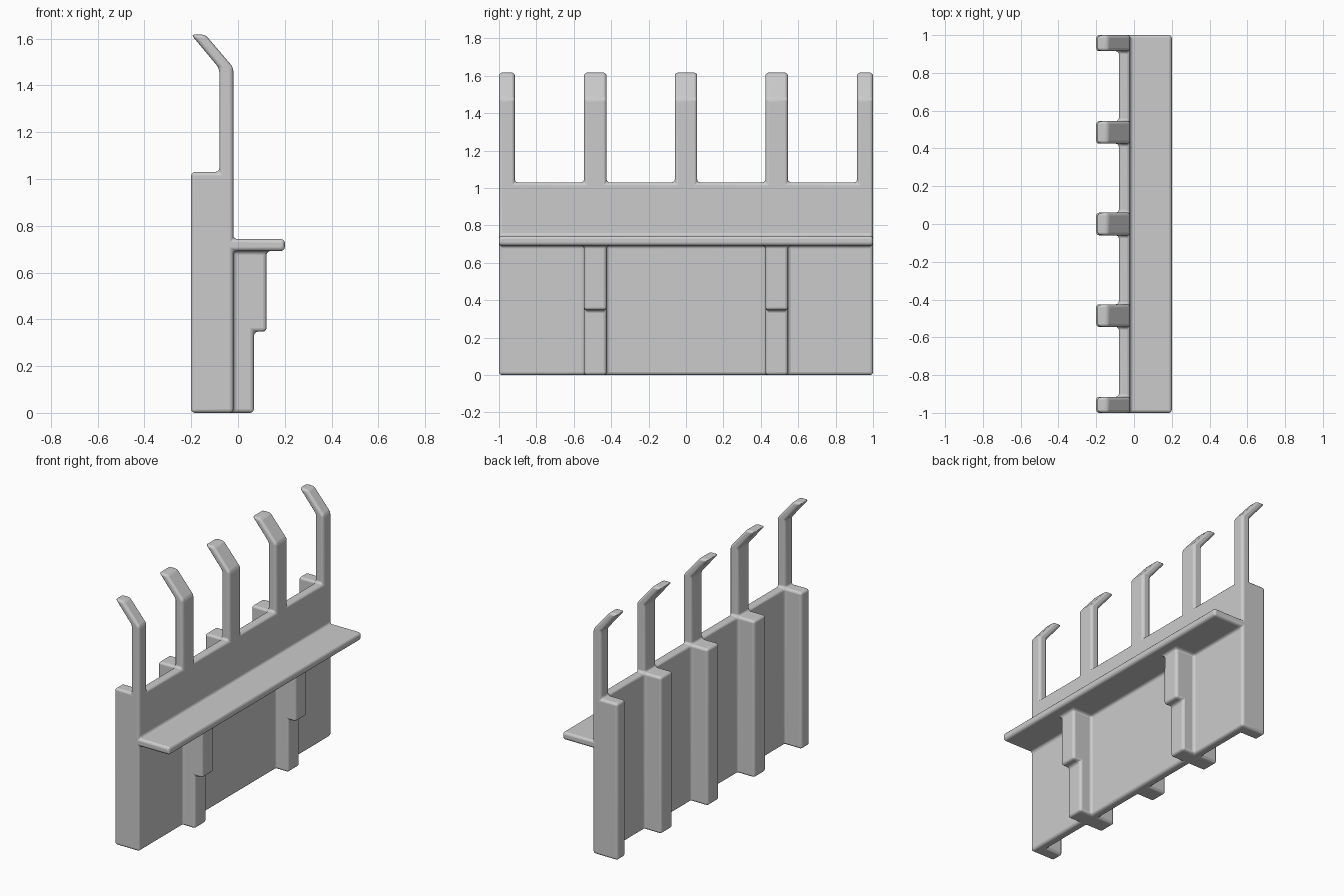
import bpy, bmesh, math

if "Cube" in bpy.data.objects:
    bpy.data.objects.remove(bpy.data.objects["Cube"])


def extrude_profile(name, pts, y0, y1):
    """Extrude an XZ outline along y from y0 to y1."""
    bm = bmesh.new()
    face = bm.faces.new([bm.verts.new((x, y0, z)) for x, z in pts])
    ext = bmesh.ops.extrude_face_region(bm, geom=[face])
    for v in ext["geom"]:
        if isinstance(v, bmesh.types.BMVert):
            v.co.y = y1
    bmesh.ops.recalc_face_normals(bm, faces=bm.faces)
    mesh = bpy.data.meshes.new(name)
    bm.to_mesh(mesh)
    bm.free()
    ob = bpy.data.objects.new(name, mesh)
    bpy.context.collection.objects.link(ob)
    return ob


def rect(x0, x1, z0, z1):
    return [(x0, z0), (x1, z0), (x1, z1), (x0, z1)]


# Wall panel
wall = extrude_profile("fence_panel", rect(-0.08, -0.02, 0, 1.03), -1, 1)
parts = []

# Rear ribs, each continuing up into a bent prong
post = [(-0.2, 0), (-0.02, 0), (-0.02, 1.477), (-0.14, 1.617), (-0.2, 1.617),
        (-0.08, 1.473), (-0.08, 1.03), (-0.2, 1.03)]
for y0, y1 in [(-1, -0.915), (-0.545, -0.425), (-0.06, 0.06), (0.425, 0.545), (0.915, 1)]:
    parts.append(extrude_profile("post", post, y0, y1))

# Front shelf
parts.append(extrude_profile("shelf", rect(-0.05, 0.2, 0.692, 0.743), -1, 1))

# Stepped brackets under the shelf
bracket = [(-0.05, 0), (0.068, 0), (0.068, 0.347), (0.122, 0.347),
           (0.122, 0.72), (-0.05, 0.72)]
for s in (-1, 1):
    parts.append(extrude_profile("bracket", bracket, s * 0.485 - 0.06, s * 0.485 + 0.06))

# Fuse everything into one body
bpy.context.view_layer.objects.active = wall
wall.select_set(True)
for p in parts:
    m = wall.modifiers.new("union", "BOOLEAN")
    m.operation, m.solver, m.object = "UNION", "EXACT", p
    bpy.ops.object.modifier_apply(modifier=m.name)
    bpy.data.objects.remove(p)

# Clean coplanar seams
bm = bmesh.new()
bm.from_mesh(wall.data)
bmesh.ops.remove_doubles(bm, verts=bm.verts, dist=0.0005)
bmesh.ops.dissolve_limit(bm, angle_limit=math.radians(2), verts=bm.verts, edges=bm.edges)
bm.to_mesh(wall.data)
bm.free()

# Soft rounded edges and fillets
bpy.ops.object.shade_smooth_by_angle(angle=math.radians(40))
b = wall.modifiers.new("round", "BEVEL")
b.width, b.segments, b.limit_method = 0.016, 3, "ANGLE"
b.angle_limit = math.radians(25)
bpy.ops.object.modifier_apply(modifier=b.name)
bpy.ops.object.shade_smooth_by_angle(angle=math.radians(60))
w = wall.modifiers.new("weighted", "WEIGHTED_NORMAL")
w.keep_sharp = True
